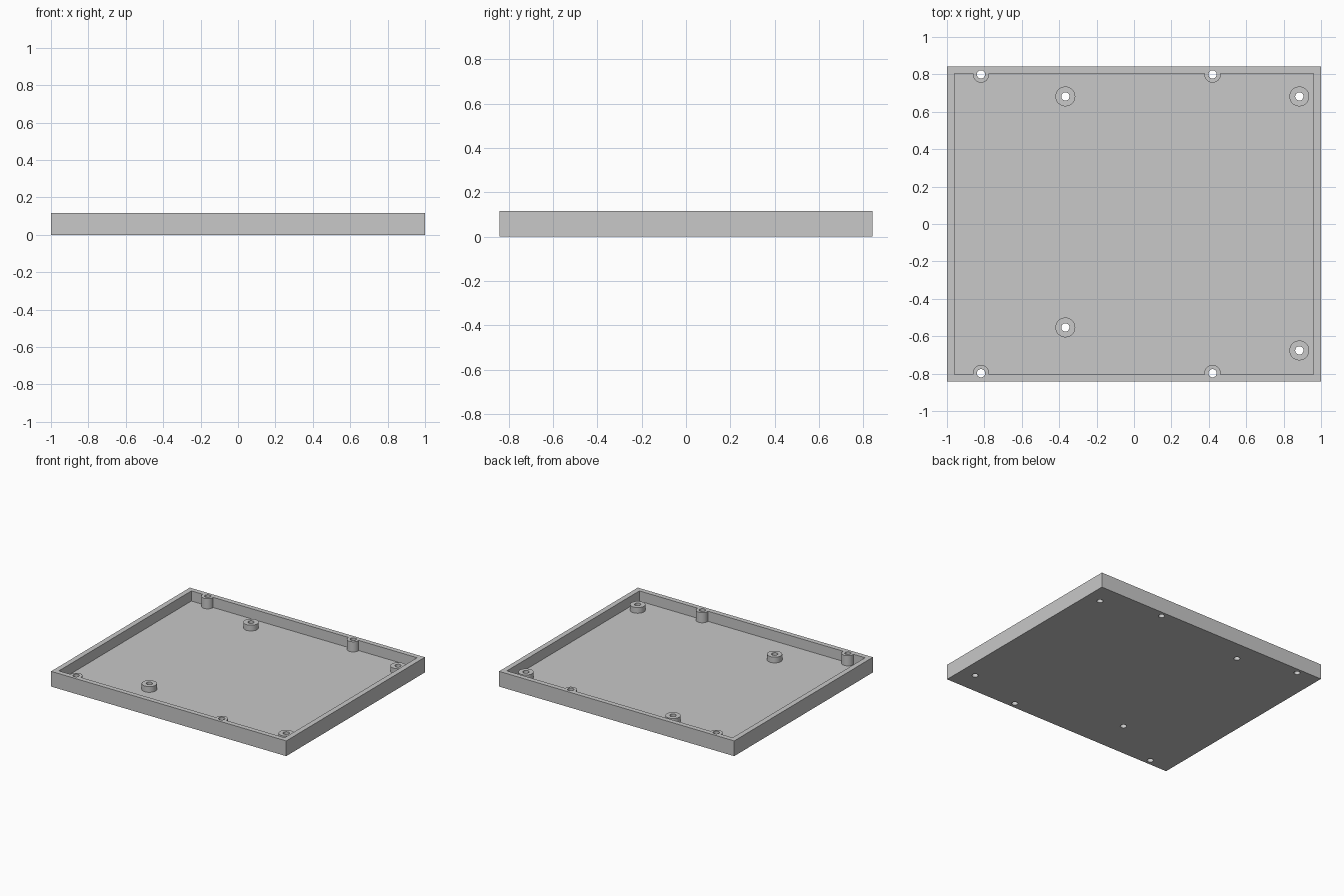
import bpy
import math

if "Cube" in bpy.data.objects:
    bpy.data.objects.remove(bpy.data.objects["Cube"])

HX, HY, H = 1.0, 0.8425, 0.117      # outer half sizes and height
WALL, FLOOR = 0.04, 0.039
STANDOFF_TOP = 0.083
standoffs = [(-0.367, 0.682), (0.884, 0.682), (-0.367, -0.553), (0.884, -0.676)]
wall_bosses = [(x, y) for x in (-0.818, 0.42) for y in (-0.798, 0.8)]

grey = bpy.data.materials.new("grey plastic")
grey.diffuse_color = (0.58, 0.58, 0.58, 1)
grey.use_nodes = True
grey.node_tree.nodes["Principled BSDF"].inputs["Base Color"].default_value = grey.diffuse_color


def box(name, hx, hy, z0, z1):
    bpy.ops.mesh.primitive_cube_add(size=2, location=(0, 0, (z0 + z1) / 2))
    ob = bpy.context.object
    ob.name = name
    ob.scale = (hx, hy, (z1 - z0) / 2)
    bpy.ops.object.transform_apply(location=True, rotation=False, scale=True)
    ob.data.materials.append(grey)
    return ob


def rod(x, y, r, z0, z1):
    bpy.ops.mesh.primitive_cylinder_add(vertices=48, radius=r, depth=z1 - z0,
                                        location=(x, y, (z0 + z1) / 2))
    ob = bpy.context.object
    ob.data.materials.append(grey)
    return ob


def subtract(target, cutter):
    mod = target.modifiers.new("cut", 'BOOLEAN')
    mod.operation = 'DIFFERENCE'
    mod.solver = 'EXACT'
    mod.object = cutter
    bpy.context.view_layer.objects.active = target
    bpy.ops.object.modifier_apply(modifier=mod.name)
    bpy.data.objects.remove(cutter, do_unlink=True)


# Outer block and the hollow to remove from it
tray = box("tray", HX, HY, 0, H)
hollow = box("hollow_cutter", HX - WALL, HY - WALL + 0.002, FLOOR, H + 0.1)

# Posts are left standing by notching the hollow
for x, y in wall_bosses:
    subtract(hollow, rod(x, y, 0.044, 0, H + 0.2))
for x, y in standoffs:
    subtract(hollow, rod(x, y, 0.053, 0, STANDOFF_TOP))
subtract(tray, hollow)

# Screw holes through posts and floor
for x, y in wall_bosses + standoffs:
    subtract(tray, rod(x, y, 0.022, -0.1, H + 0.1))

# Smooth round walls, crisp edges
bpy.ops.object.select_all(action='DESELECT')
tray.select_set(True)
bpy.context.view_layer.objects.active = tray
bpy.ops.object.shade_smooth_by_angle(angle=math.radians(30))
